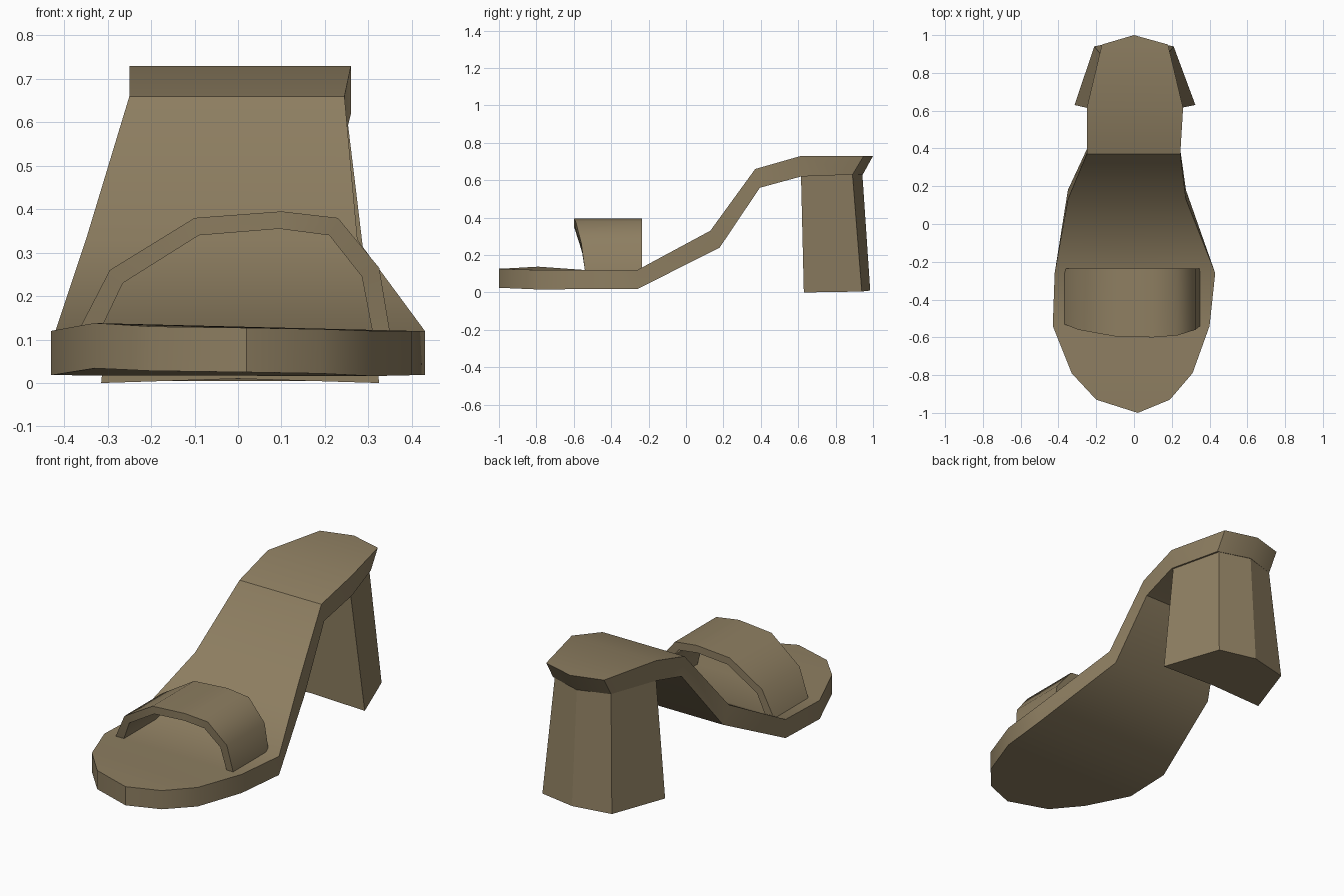
import bpy, bmesh, math

if "Cube" in bpy.data.objects:
    bpy.data.objects.remove(bpy.data.objects["Cube"])

mat = bpy.data.materials.new("tan_leather")
mat.diffuse_color = (0.27, 0.21, 0.12, 1)
mat.use_nodes = True
mat.node_tree.nodes["Principled BSDF"].inputs["Base Color"].default_value = mat.diffuse_color


def make(name, verts, faces, angle=30):
    me = bpy.data.meshes.new(name)
    me.from_pydata(verts, [], faces)
    bm = bmesh.new()
    bm.from_mesh(me)
    bmesh.ops.recalc_face_normals(bm, faces=bm.faces)
    bm.to_mesh(me)
    bm.free()
    ob = bpy.data.objects.new(name, me)
    bpy.context.collection.objects.link(ob)
    me.materials.append(mat)
    bpy.ops.object.select_all(action='DESELECT')
    ob.select_set(True)
    bpy.context.view_layer.objects.active = ob
    bpy.ops.object.shade_smooth_by_angle(angle=math.radians(angle))
    return ob


def bridge(rings):
    """Join equal closed rings into a tube with capped ends."""
    n = len(rings[0])
    verts = [v for r in rings for v in r]
    faces = [(a * n + i, a * n + (i + 1) % n, (a + 1) * n + (i + 1) % n, (a + 1) * n + i)
             for a in range(len(rings) - 1) for i in range(n)]
    faces += [tuple(range(n)), tuple(range(len(verts) - n, len(verts)))]
    return verts, faces


# sole: stations of left x, right x, y, left z, right z, underside y shift, thickness
stations = [
    (-.20, .19, -.93, .130, .124, 0, .102),
    (-.33, .31, -.79, .138, .120, 0, .104),
    (-.43, .40, -.54, .120, .120, 0, .102),
    (-.42, .43, -.26, .120, .120, 0, .102),
    (-.35, .275, .13, .33, .33, .05, .09),
    (-.25, .245, .37, .66, .66, .025, .10),
    (-.25, .26, .615, .73, .73, 0, .11),
    (-.17, .18, .95, .73, .73, -.06, .10),
]
rings = [[(l, y, zl), (r, y, zr), (r, y + s, zr - t), (l, y + s, zl - t)]
         for l, r, y, zl, zr, s, t in stations]
verts, faces = bridge(rings)
faces = faces[:-2]
k = len(verts)
# pointed toe and back tip close the two ends
verts += [(.02, -1, .127), (.02, -1, .025), (0, 1, .73), (0, .945, .63)]
for b, t in ((0, k), (k - 4, k + 2)):
    faces += [(b, b + 1, t), (b + 3, b + 2, t + 1),
              (b, t, t + 1, b + 3), (b + 1, t, t + 1, b + 2)]
make("sole", verts, faces)

# block heel flaring towards the ground
top = [(-.25, .615, .622), (0, .615, .622), (.25, .615, .622),
       (.17, .89, .632), (0, .943, .632), (-.17, .89, .632)]
foot = [(-.315, .63, 0), (0, .63, .01), (.325, .63, 0),
        (.21, .94, .005), (0, .985, .01), (-.21, .94, .005)]
make("heel", *bridge([top, foot]), angle=15)

# toe strap: outer x, z, inner x, z, front y
arch = [
    (-.37, .115, -.32, .115, -.53),
    (-.295, .26, -.265, .23, -.56),
    (-.10, .38, -.09, .34, -.595),
    (.10, .395, .095, .355, -.60),
    (.23, .38, .21, .34, -.59),
    (.325, .265, .285, .245, -.56),
    (.35, .115, .31, .115, -.54),
]
back = -.235
make("strap", *bridge([[(xo, f, zo), (xo, back, zo), (xi, back, zi), (xi, f, zi)]
                       for xo, zo, xi, zi, f in arch]), angle=50)
